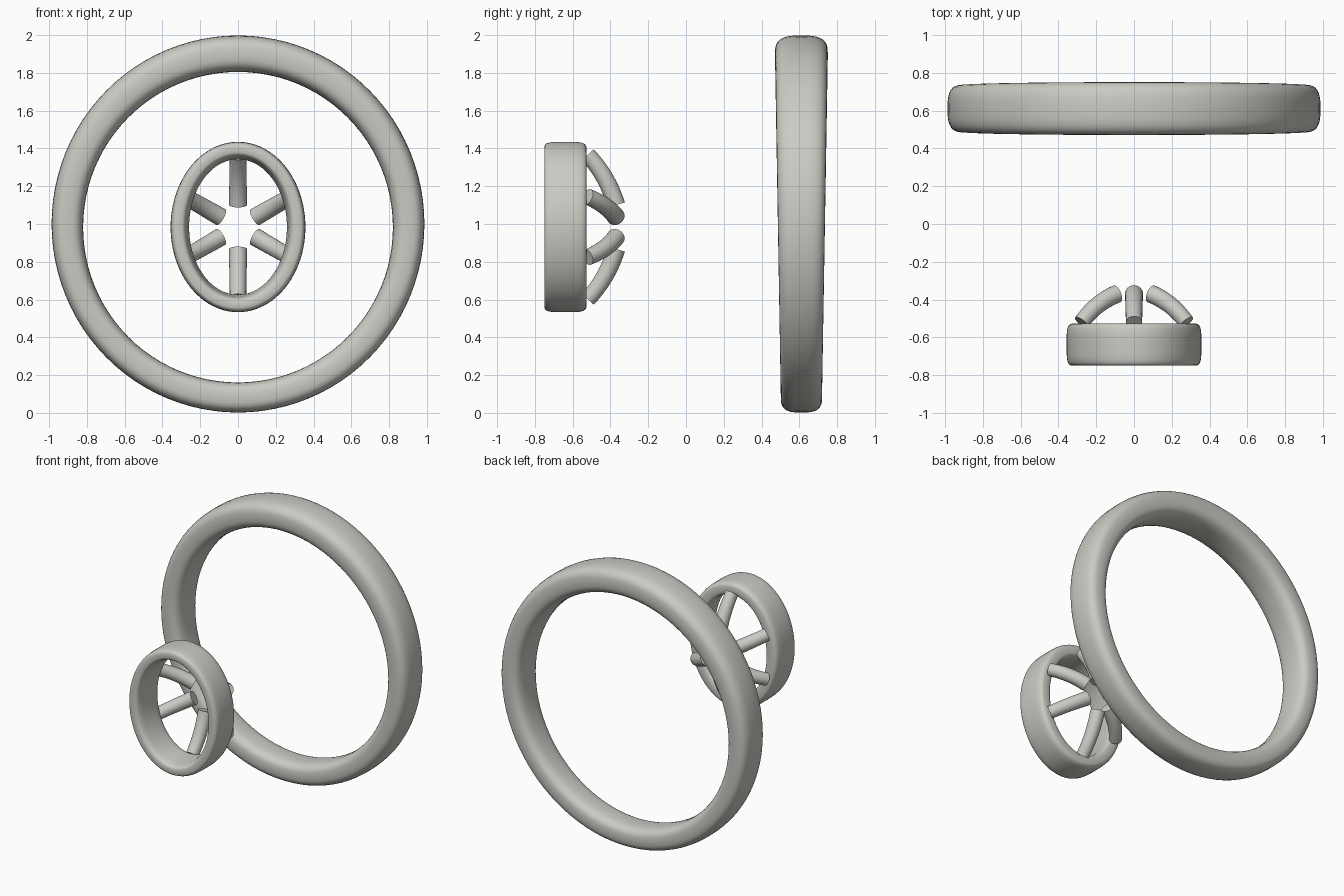
import bpy, bmesh, math
from mathutils import Vector

old = bpy.data.objects.get("Cube")
if old:
    bpy.data.objects.remove(old, do_unlink=True)

grey = bpy.data.materials.new("warm grey")
grey.use_nodes = True
colour = (0.6, 0.59, 0.55, 1)
grey.diffuse_color = colour
grey.node_tree.nodes["Principled BSDF"].inputs["Base Color"].default_value = colour


def finish(name, bm, angle):
    bmesh.ops.recalc_face_normals(bm, faces=bm.faces)
    mesh = bpy.data.meshes.new(name)
    bm.to_mesh(mesh)
    bm.free()
    mesh.materials.append(grey)
    obj = bpy.data.objects.new(name, mesh)
    bpy.context.collection.objects.link(obj)
    bpy.ops.object.select_all(action="DESELECT")
    obj.select_set(True)
    bpy.context.view_layer.objects.active = obj
    bpy.ops.object.shade_smooth_by_angle(angle=math.radians(angle))
    return obj


def bridge(bm, a, b):
    for i in range(len(a)):
        j = (i + 1) % len(a)
        bm.faces.new((a[i], a[j], b[j], b[i]))


def power(c, n):
    return math.copysign(abs(c) ** (2 / n), c)


def ring(name, outer, inner, y, widths, exponent, flare=0, steps=96, sides=32):
    """Oval ring: outer and inner are (half x, half z, centre z);
    widths are half depths at the bottom and top."""
    bm = bmesh.new()
    loops = []
    for k in range(steps):
        t = math.tau * k / steps
        edge = [Vector((hx * math.cos(t), 0, cz + hz * math.sin(t)))
                for hx, hz, cz in (inner, outer)]
        depth = widths[0] + (widths[1] - widths[0]) * (math.sin(t) + 1) / 2
        loop = []
        for i in range(sides):
            a = math.tau * i / sides
            u = 0.5 + 0.5 * power(math.cos(a), exponent)
            v = power(math.sin(a), exponent)
            u += (1 - u) * flare * (1 - v) / 2
            p = edge[0].lerp(edge[1], u)
            p.y = y + depth * v
            loop.append(bm.verts.new(p))
        loops.append(loop)
    for k in range(steps):
        bridge(bm, loops[k], loops[(k + 1) % steps])
    return finish(name, bm, 60)


# Large hoop, deeper at the top than at the bottom
ring("large_hoop", (0.987, 0.998, 1.0), (0.82, 0.822, 0.983),
     0.611, (0.109, 0.14), 3)

# Small oval rim with a slightly flared front opening
ring("small_rim", (0.357, 0.451, 0.984), (0.253, 0.353, 0.984),
     -0.638, (0.112, 0.112), 4, flare=0.2)


def spoke(name, angle, r_out, r_in, steps=10, sides=24):
    """Round bar bowing back from the rim towards the middle."""
    radial = Vector((math.cos(angle), 0, math.sin(angle)))
    back = Vector((0, 1, 0))
    side = radial.cross(back)
    start = radial * r_out + back * -0.52
    end = radial * r_in + back * -0.37
    chord = (end - start).normalized()
    bulge = side.cross(chord)
    if bulge.y < 0:
        bulge.negate()
    bm = bmesh.new()
    loops = []
    for k in range(steps + 1):
        s = k / steps
        centre = start.lerp(end, s) + bulge * 0.072 * s * (1 - s)
        centre.z += 0.984
        slope = 0.072 * (1 - 2 * s) / (end - start).length
        tangent = (chord + bulge * slope).normalized()
        normal = side.cross(tangent)
        radius = 0.043 + 0.005 * s
        loops.append([bm.verts.new(centre + radius * (
            side * math.cos(math.tau * i / sides)
            + normal * math.sin(math.tau * i / sides))) for i in range(sides)])
    for a, b in zip(loops, loops[1:]):
        bridge(bm, a, b)
    bm.faces.new(loops[0])
    bm.faces.new(loops[-1])
    return finish(name, bm, 40)


# Six spokes, the vertical pair longer to suit the oval rim
for n in range(6):
    upright = n % 3 == 1
    spoke(f"spoke_{n + 1}", math.radians(30 + 60 * n),
          0.382 if upright else 0.32, 0.117 if upright else 0.105)
